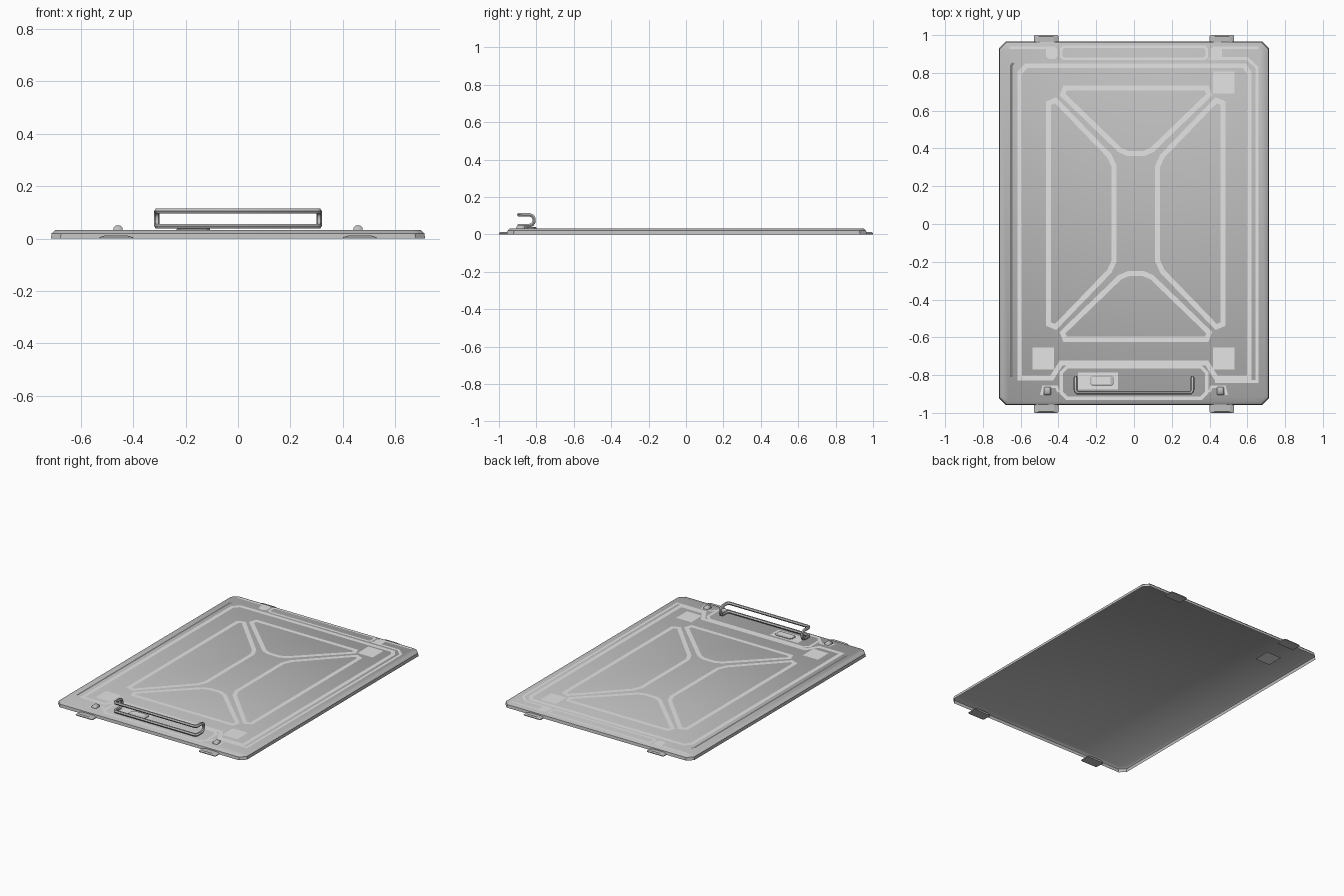
import bpy, bmesh, math
from mathutils import Vector

if "Cube" in bpy.data.objects:
    bpy.data.objects.remove(bpy.data.objects["Cube"])

TOP = 0.032


def material(name, v):
    m = bpy.data.materials.new(name)
    m.diffuse_color = (v, v, v, 1)
    m.use_nodes = True
    m.node_tree.nodes["Principled BSDF"].inputs["Base Color"].default_value = m.diffuse_color
    return m


GREY = material("panel grey", 0.52)
LIGHT = material("light grey marking", 0.78)
DARK = material("dark grey slot", 0.2)


def finish(name, bm, mat, recalc=True):
    if recalc:
        bmesh.ops.recalc_face_normals(bm, faces=bm.faces)
    me = bpy.data.meshes.new(name)
    bm.to_mesh(me)
    bm.free()
    me.materials.append(mat)
    ob = bpy.data.objects.new(name, me)
    bpy.context.collection.objects.link(ob)
    return ob


def smooth(ob, deg):
    bpy.ops.object.select_all(action='DESELECT')
    bpy.context.view_layer.objects.active = ob
    ob.select_set(True)
    if ob.type == 'CURVE':
        bpy.ops.object.convert(target='MESH')
    bpy.ops.object.shade_smooth_by_angle(angle=math.radians(deg))


def octagon(cx, cy, hx, hy, c):
    q = [(hx, hy - c), (hx - c, hy), (-hx + c, hy), (-hx, hy - c),
         (-hx, -hy + c), (-hx + c, -hy), (hx - c, -hy), (hx, -hy + c)]
    return [(cx + x, cy + y) for x, y in q]


def rect(x, y, hx, hy):
    return [(x - hx, y - hy), (x + hx, y - hy), (x + hx, y + hy), (x - hx, y + hy)]


def loft(name, layers, mat, bottom=False):
    """Stack of outlines (points, z), capped on top and open below by default."""
    bm = bmesh.new()
    rings = [[bm.verts.new((x, y, z)) for x, y in pts] for pts, z in layers]
    n = len(rings[0])
    if bottom:
        bm.faces.new(list(reversed(rings[0])))
    bm.faces.new(rings[-1])
    for a, b in zip(rings, rings[1:]):
        for i in range(n):
            j = (i + 1) % n
            bm.faces.new((a[i], a[j], b[j], b[i]))
    return finish(name, bm, mat, False)


def plate(name, pts, mat=LIGHT, z=TOP + 0.0006, up=True):
    """Flat marking."""
    bm = bmesh.new()
    f = bm.faces.new([bm.verts.new((x, y, z)) for x, y in pts])
    f.normal_update()
    if (f.normal.z > 0) != up:
        f.normal_flip()
    return finish(name, bm, mat, False)


def ribbon(name, pts, width=0.027, closed=True, mat=LIGHT, z=TOP + 0.0006):
    """Flat mitred strip following a path on the panel top."""
    p = [Vector(q) for q in pts]
    n = len(p)
    bm = bmesh.new()
    rows = []
    for i in range(n):
        a = p[i] - p[i - 1] if closed or i > 0 else p[1] - p[0]
        b = p[(i + 1) % n] - p[i] if closed or i < n - 1 else a
        a, b = a.normalized(), b.normalized()
        na, nb = Vector((-a.y, a.x)), Vector((-b.y, b.x))
        m = (na + nb).normalized()
        m = m * (width / 2 / max(0.4, m.dot(na)))
        rows.append([bm.verts.new((*(p[i] + s * m), z)) for s in (1, -1)])
    for i in range(n if closed else n - 1):
        a, b = rows[i], rows[(i + 1) % n]
        bm.faces.new((a[0], a[1], b[1], b[0]))
    return finish(name, bm, mat, False)


# Main panel: thin pressed sheet, open below, with cut corners and a sloped rim
CY = 0.004
panel = loft("panel", [(octagon(0, CY, 0.714, 0.962, 0.036), 0),
                       (octagon(0, CY, 0.711, 0.959, 0.036), 0.02),
                       (octagon(0, CY, 0.697, 0.946, 0.032), TOP)], GREY)

# Four edge tabs
for sx in (-1, 1):
    for sy in (-1, 1):
        loft("edge_tab", [(octagon(sx * 0.465, sy * 0.965, 0.064, 0.035, 0.004), 0),
                          (octagon(sx * 0.465, sy * 0.965, 0.064, 0.035, 0.004), 0.005),
                          (octagon(sx * 0.465, sy * 0.962, 0.042, 0.031, 0.004), 0.012)],
             GREY, True)

# Cross pattern: four outlined trapezoids around a centre
OX, OY = 0.01, 0.055
end_shape = [(-0.375, 0.665), (0.375, 0.665), (0.388, 0.63), (0.085, 0.337),
             (0.04, 0.318), (-0.04, 0.318), (-0.085, 0.337), (-0.388, 0.63)]
side_shape = [(-0.462, 0.585), (-0.425, 0.60), (-0.14, 0.305), (-0.115, 0.25),
              (-0.115, -0.25), (-0.14, -0.305), (-0.425, -0.60), (-0.462, -0.585)]
for s in (1, -1):
    ribbon("cross_end_outline", [(OX + x, OY + s * y) for x, y in end_shape])
    ribbon("cross_side_outline", [(OX + s * x, OY + y) for x, y in side_shape])

# Inner frame line, stepping around the handle bay
ribbon("inner_frame", [(-0.57, 0.838), (0.585, 0.838), (0.61, 0.80), (0.61, -0.815),
                       (0.435, -0.815), (0.385, -0.735), (-0.385, -0.735), (-0.435, -0.815),
                       (-0.605, -0.815), (-0.605, 0.80)], 0.026)
# Outer line on the right
ribbon("outer_frame", [(0.40, 0.875), (0.60, 0.875), (0.65, 0.83), (0.65, -0.835),
                       (0.43, -0.835)], 0.016, False)
# Handle bay and top bay outlines
ribbon("handle_bay_outline", octagon(0, -0.84, 0.385, 0.083, 0.03), 0.018)
ribbon("top_bay_outline", octagon(0, 0.907, 0.385, 0.032, 0.012), 0.014)

# End dots and lines beside the top bay
for s in (-1, 1):
    plate("top_line_dot", octagon(s * 0.435, 0.907, 0.031, 0.034, 0.016))
    ribbon("top_line", [(s * 0.43, 0.934), (s * 0.66, 0.934)], 0.014, False)
    ribbon("bottom_line", [(s * 0.40, -0.89), (s * 0.41, -0.862), (s * 0.48, -0.862),
                           (s * 0.49, -0.905)], 0.014, False)

# Corner squares: three on top, one underneath facing down
for x, y in ((0.476, 0.75), (0.476, -0.713), (-0.48, -0.713)):
    plate("corner_square", rect(x, y, 0.057, 0.058), z=TOP + 0.001)
plate("underside_square", rect(-0.4775, 0.7485, 0.057, 0.058), z=0.0005, up=False)

# Dark slot along the left side
ribbon("side_slot", [(-0.638, 0.852), (-0.65, 0.838), (-0.65, -0.81)], 0.013, False, DARK)

# Latch: light plate with a raised button
plate("latch_plate", rect(-0.19, -0.83, 0.106, 0.045))
loft("latch_button", [(octagon(-0.17, -0.829, 0.064, 0.029, 0.012), TOP),
                      (octagon(-0.17, -0.829, 0.064, 0.029, 0.012), TOP + 0.005),
                      (octagon(-0.17, -0.829, 0.058, 0.024, 0.009), TOP + 0.008)], GREY)
plate("latch_inset", rect(-0.175, -0.829, 0.05, 0.018), z=TOP + 0.0085)

# Two small bumpers
for s in (-1, 1):
    b = loft("bumper", [(octagon(s * 0.458, -0.884, 0.018, 0.022, 0.004), TOP),
                        (octagon(s * 0.458, -0.884, 0.017, 0.021, 0.004), TOP + 0.009),
                        (octagon(s * 0.458, -0.884, 0.009, 0.013, 0.003), TOP + 0.017)], GREY)
    smooth(b, 48)

# Wire handle: closed loop with U-bent ends
bend = [(0.300, -0.893, 0.047), (0.309, -0.882, 0.047), (0.309, -0.836, 0.047),
        (0.309, -0.820, 0.054), (0.309, -0.813, 0.068), (0.309, -0.813, 0.085),
        (0.309, -0.820, 0.098), (0.309, -0.836, 0.105), (0.309, -0.882, 0.105),
        (0.300, -0.893, 0.105)]
path = bend + [(-x, y, z) for x, y, z in reversed(bend)]
cu = bpy.data.curves.new("handle", 'CURVE')
cu.dimensions = '3D'
cu.bevel_depth = 0.0105
cu.bevel_resolution = 1
sp = cu.splines.new('POLY')
sp.points.add(len(path) - 1)
for pt, co in zip(sp.points, path):
    pt.co = (*co, 1)
sp.use_cyclic_u = True
cu.materials.append(GREY)
handle = bpy.data.objects.new("handle", cu)
bpy.context.collection.objects.link(handle)
smooth(handle, 50)
smooth(panel, 38)
